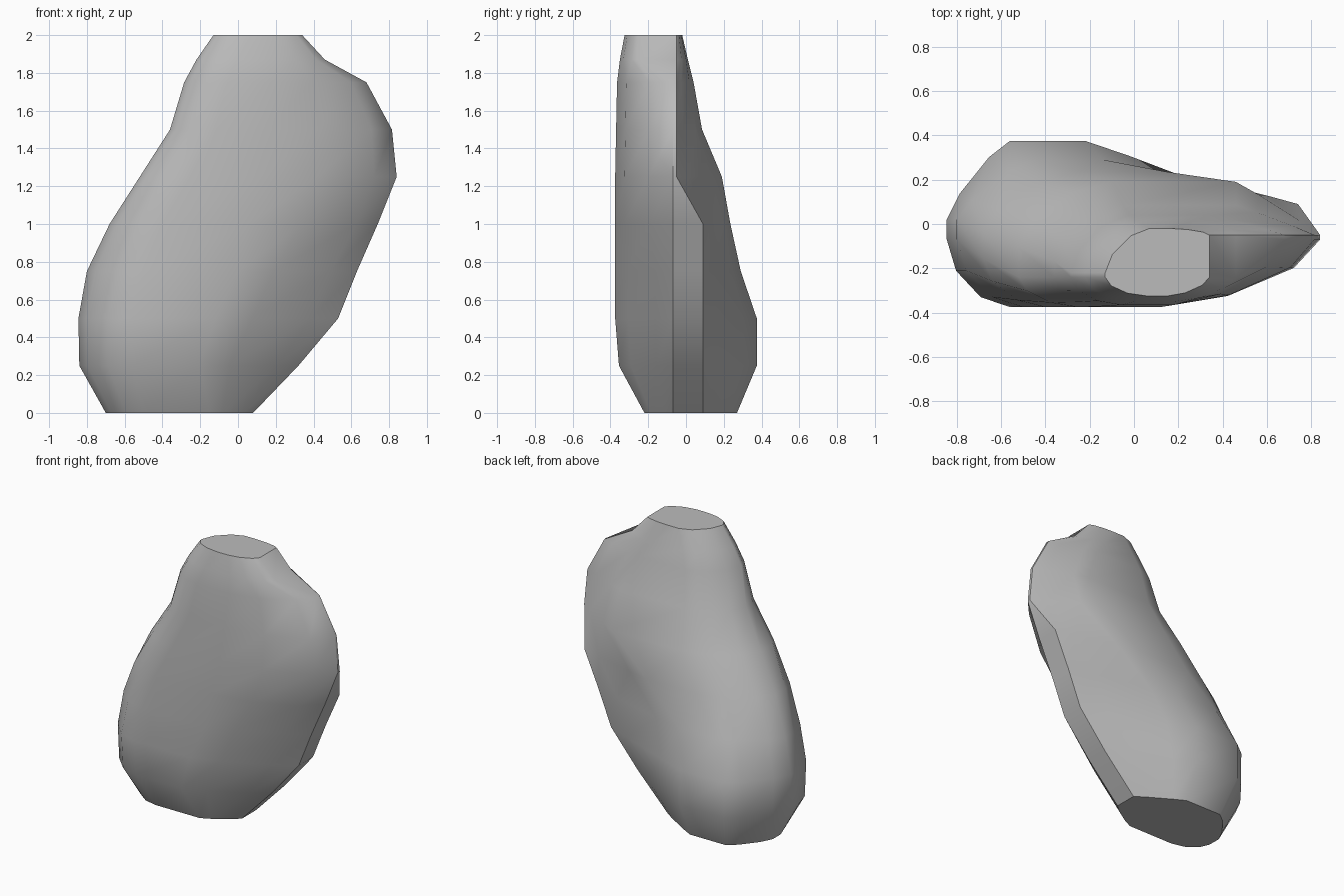
import bpy
import bmesh
import math

cube = bpy.data.objects.get("Cube")
if cube:
    bpy.data.objects.remove(cube, do_unlink=True)

# Stone colour
stone = bpy.data.materials.new("stone_grey")
stone.use_nodes = True
GREY = (0.5, 0.5, 0.5, 1.0)
stone.diffuse_color = GREY
stone.node_tree.nodes["Principled BSDF"].inputs["Base Color"].default_value = GREY

# Horizontal slices: height, left x, right x, front y, back y,
# then the x span of the flat front crest and of the flat back crest
SLICES = [
    (0.0, -0.70, 0.08, -0.22, 0.27, -0.5, -0.15, -0.5, -0.22),
    (0.25, -0.84, 0.32, -0.355, 0.375, -0.56, -0.2, -0.56, -0.22),
    (0.5, -0.845, 0.53, -0.375, 0.375, -0.56, -0.12, -0.56, -0.22),
    (0.75, -0.80, 0.63, -0.375, 0.29, -0.5, 0.0, -0.45, -0.14),
    (1.0, -0.68, 0.74, -0.375, 0.235, -0.4, 0.05, -0.25, 0.15),
    (1.25, -0.52, 0.84, -0.375, 0.19, -0.25, 0.12, -0.1, 0.46),
    (1.5, -0.36, 0.815, -0.37, 0.085, -0.12, 0.15, -0.05, 0.46),
    (1.75, -0.285, 0.68, -0.365, 0.04, -0.06, 0.18, -0.02, 0.35),
    (1.87, -0.22, 0.46, -0.35, 0.01, 0.0, 0.18, 0.02, 0.25),
    (2.0, -0.13, 0.34, -0.325, -0.02, 0.06, 0.15, 0.07, 0.16),
]
RIDGE = -0.07
STEPS = 3


def corner(crest_x, crest_y, end_x, end_y, power):
    """Points of a rounded corner, from the side end to the crest."""
    points = []
    for i in range(STEPS + 1):
        a = math.pi / 2 * i / STEPS
        c = max(math.cos(a), 0) ** (2 / power)
        s = math.sin(a) ** (2 / power)
        points.append((crest_x + (end_x - crest_x) * c,
                       end_y + (crest_y - end_y) * s))
    return points


def slice_outline(z, left, right, front, back, front_l, front_r, back_l, back_r):
    """Closed outline with flat crests, narrow side ends and rounded corners."""
    low = z < 0.9
    neck = z > 1.8
    # The left side twists towards the front as it rises
    rise = max(z - 0.75, 0)
    left_front = max(-0.24, RIDGE - 0.35 * rise)
    left_back = max(-0.22, 0.02 - 0.25 * rise)
    right_front = -0.24 if neck else RIDGE
    right_back = 0.09 if z < 1.1 else RIDGE + 0.02
    br = corner(back_r, back, right, right_back, 1.7 if neck else 1.05)
    bl = corner(back_l, back, left, left_back, 1.25 if low else 1.6)
    fl = corner(front_l, front, left, left_front, 1.8)
    fr = corner(front_r, front, right, right_front, 1.15 if low else 1.6)
    return br + bl[::-1] + fl + fr[::-1]


# Boulder body, lofted through the slices
bm = bmesh.new()
rings = []
for row in SLICES:
    rings.append([bm.verts.new((x, y, row[0])) for x, y in slice_outline(*row)])
for lower, upper in zip(rings, rings[1:]):
    count = len(lower)
    for i in range(count):
        j = (i + 1) % count
        bm.faces.new((lower[i], lower[j], upper[j], upper[i]))

# Flat top and base
bm.faces.new(rings[-1])
bm.faces.new(rings[0][::-1])
bmesh.ops.remove_doubles(bm, verts=bm.verts[:], dist=0.001)
bmesh.ops.recalc_face_normals(bm, faces=bm.faces[:])

mesh = bpy.data.meshes.new("boulder")
bm.to_mesh(mesh)
bm.free()
mesh.materials.append(stone)
boulder = bpy.data.objects.new("boulder", mesh)
bpy.context.collection.objects.link(boulder)

# Smooth sides, crisp ridges and caps
bpy.ops.object.select_all(action="DESELECT")
boulder.select_set(True)
bpy.context.view_layer.objects.active = boulder
bpy.ops.object.shade_smooth_by_angle(angle=math.radians(40))
